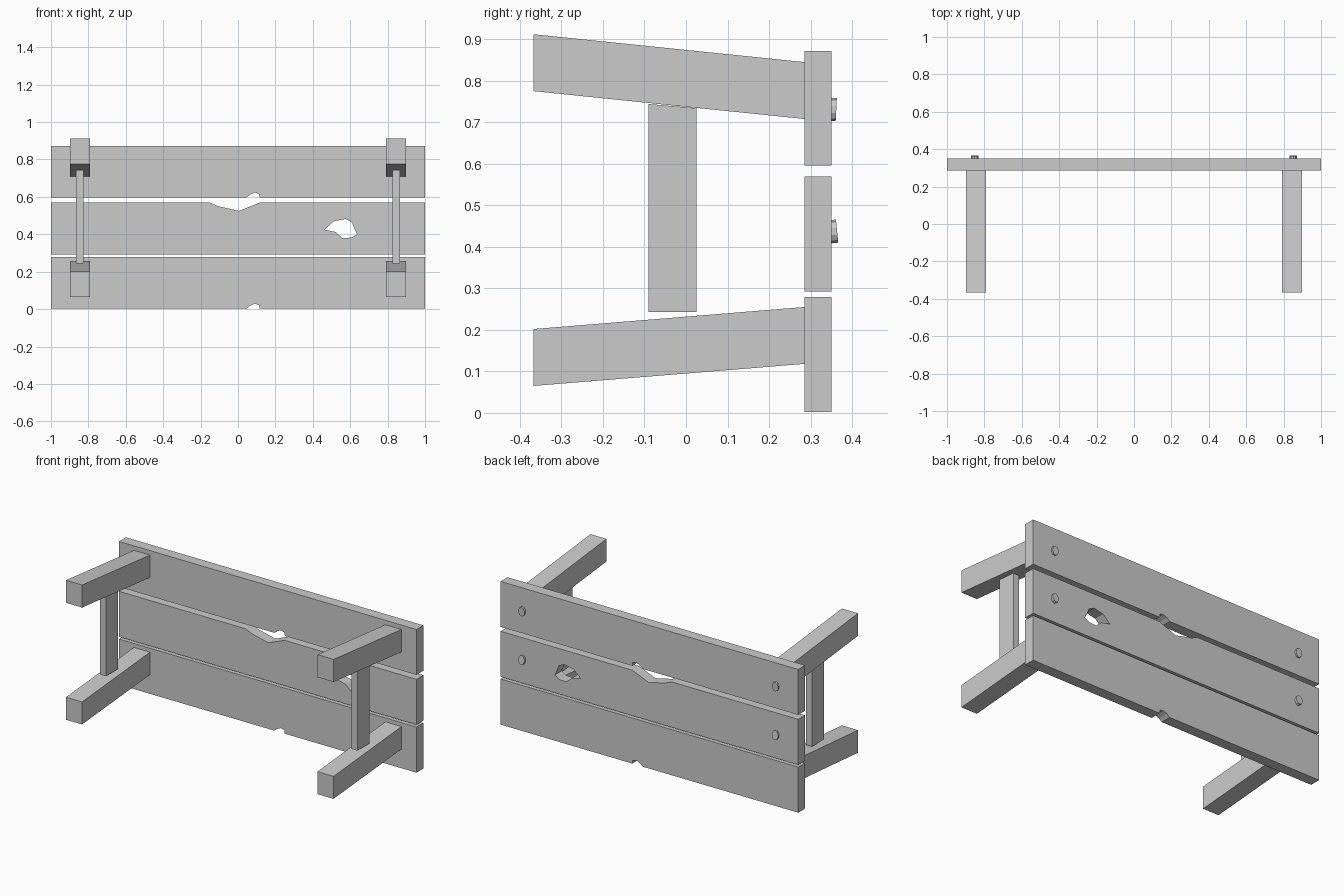
import bpy, bmesh
from mathutils import Matrix

if "Cube" in bpy.data.objects:
    bpy.data.objects.remove(bpy.data.objects["Cube"])

LEG_X = 0.845


def prism(name, points, to_3d, direction):
    """Extrude a flat outline along a direction."""
    bm = bmesh.new()
    face = bm.faces.new([bm.verts.new(to_3d(a, b)) for a, b in points])
    res = bmesh.ops.extrude_face_region(bm, geom=[face])
    verts = [v for v in res["geom"] if isinstance(v, bmesh.types.BMVert)]
    bmesh.ops.translate(bm, verts=verts, vec=direction)
    bmesh.ops.recalc_face_normals(bm, faces=bm.faces)
    mesh = bpy.data.meshes.new(name)
    bm.to_mesh(mesh)
    bm.free()
    obj = bpy.data.objects.new(name, mesh)
    bpy.context.collection.objects.link(obj)
    return obj


def plank(name, outline, y0=0.285, y1=0.351):
    return prism(name, outline, lambda x, z: (x, y0, z), (0, y1 - y0, 0))


def side_bar(name, outline, x, width):
    return prism(name, outline, lambda y, z: (x - width / 2, y, z), (width, 0, 0))


def chipped_plank(name, z0, z1):
    chip = [(0.045, 0), (0.065, 0.016), (0.09, 0.027), (0.112, 0.02), (0.115, 0)]
    outline = [(-1, z0)] + [(x, z0 + dz) for x, dz in chip] + [(1, z0), (1, z1), (-1, z1)]
    return plank(name, outline)


# Outer planks with a small chip in the lower edge
chipped_plank("top_plank", 0.596, 0.872)
chipped_plank("bottom_plank", 0.002, 0.279)

# Middle plank with a broken upper edge and a splintered hole
middle = plank("middle_plank", [
    (-1, 0.293), (1, 0.293), (1, 0.569), (0.115, 0.569),
    (0.005, 0.525), (-0.105, 0.55), (-0.15, 0.569), (-1, 0.569)])
cutter = plank("hole_cutter", [
    (0.463, 0.425), (0.51, 0.469), (0.575, 0.482), (0.61, 0.463), (0.62, 0.435),
    (0.637, 0.4), (0.607, 0.382), (0.558, 0.38), (0.522, 0.412)], 0.2, 0.45)
cutter.hide_render = True
cutter.hide_set(True)
cut = middle.modifiers.new("hole", "BOOLEAN")
cut.operation = "DIFFERENCE"
cut.solver = "EXACT"
cut.object = cutter

for side, sx in (("left", -1), ("right", 1)):
    x = sx * LEG_X
    # Sloping rails and the upright between them
    side_bar(side + "_upper_rail",
             [(-0.367, 0.775), (0.285, 0.708), (0.285, 0.845), (-0.367, 0.912)], x, 0.108)
    side_bar(side + "_lower_rail",
             [(-0.367, 0.065), (0.285, 0.118), (0.285, 0.255), (-0.367, 0.202)], x, 0.108)
    side_bar(side + "_upright",
             [(-0.09, 0.243), (0.025, 0.243), (0.025, 0.734), (-0.09, 0.744)], x, 0.04)

    # Oval bolt heads on the outer face
    for row, z, y, tilt in (("upper", 0.731, 0.353, 0.05), ("lower", 0.437, 0.355, -0.1)):
        bpy.ops.mesh.primitive_cylinder_add(vertices=10, radius=1, depth=1)
        bolt = bpy.context.object
        bolt.name = f"{side}_{row}_bolt"
        bolt.data.transform(
            Matrix.Translation((sx * 0.852, y, z))
            @ Matrix.Rotation(-tilt, 4, "X")
            @ Matrix.Diagonal((0.021, 0.018, 0.028, 1))
            @ Matrix.Rotation(1.5707963, 4, "X"))
